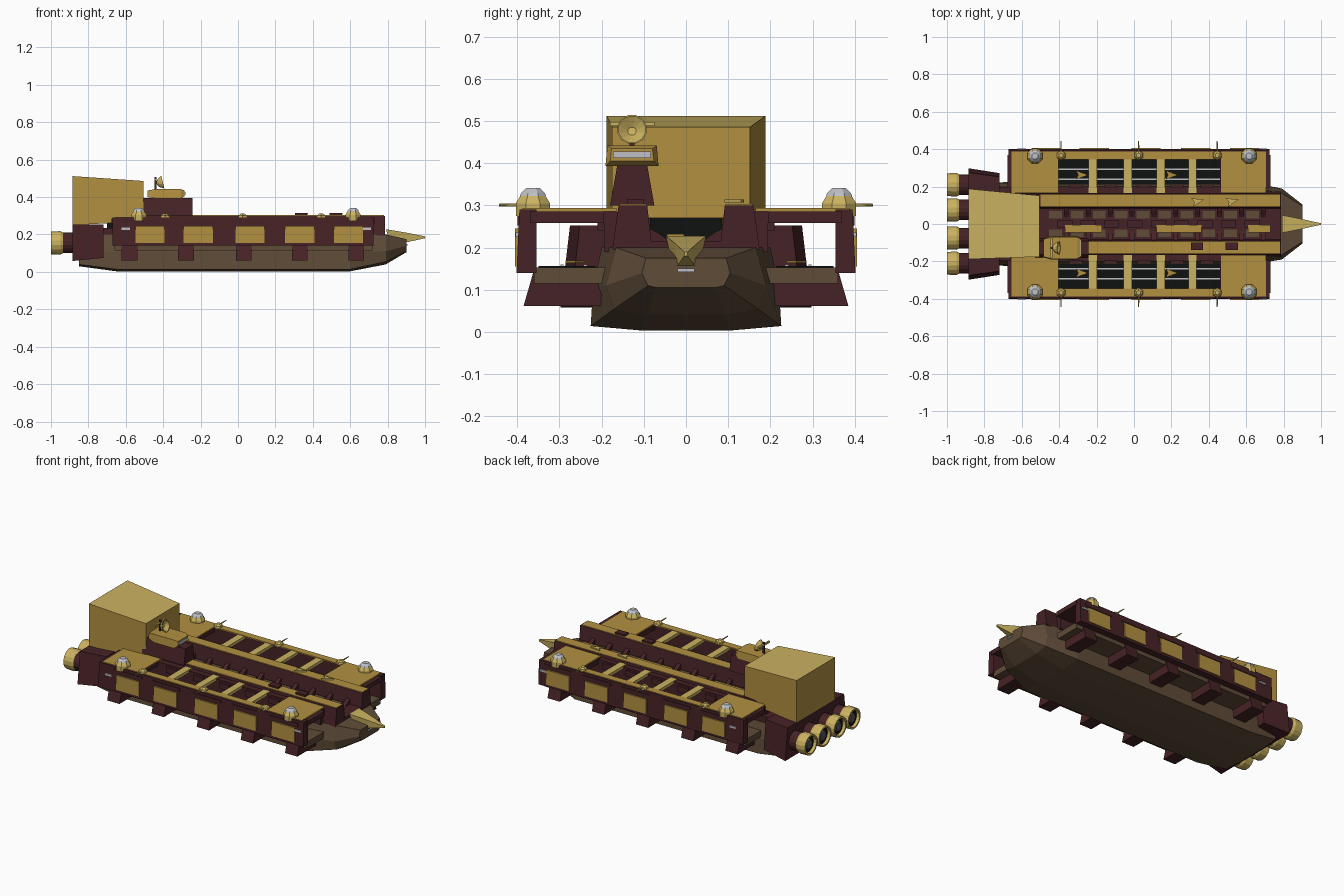
import bpy, bmesh, math
from mathutils import Matrix, Vector


def mat(name, c):
    m = bpy.data.materials.new(name)
    m.diffuse_color = (*c, 1)
    return m


MAROON = mat("dark maroon", (0.062, 0.016, 0.019))
GOLD = mat("deck gold", (0.45, 0.28, 0.053))
LIGHT = mat("light gold", (0.60, 0.45, 0.12))
BROWN = mat("hull brown", (0.115, 0.072, 0.040))
BLACK = mat("black", (0.005, 0.006, 0.006))
GREY = mat("pale grey", (0.52, 0.53, 0.56))
STEEL = mat("dark steel", (0.10, 0.10, 0.11))


def finish(name, bm, *mats):
    bmesh.ops.recalc_face_normals(bm, faces=bm.faces)
    me = bpy.data.meshes.new(name)
    bm.to_mesh(me)
    bm.free()
    for m in mats:
        me.materials.append(m)
    ob = bpy.data.objects.new(name, me)
    bpy.context.collection.objects.link(ob)
    return ob


def loft(name, rings, *mats):
    """Closed rings of points joined by quads, capped at both ends."""
    bm = bmesh.new()
    vs = [[bm.verts.new(p) for p in r] for r in rings]
    n = len(rings[0])
    for a, b in zip(vs, vs[1:]):
        for i in range(n):
            bm.faces.new((a[i], a[(i + 1) % n], b[(i + 1) % n], b[i]))
    bm.faces.new(vs[0])
    bm.faces.new(vs[-1])
    return finish(name, bm, *mats)


def box(name, x0, x1, y0, y1, z0, z1, m):
    return loft(name, [[(x0, y0, z), (x1, y0, z), (x1, y1, z), (x0, y1, z)] for z in (z0, z1)], m)


def prism(name, x0, x1, yz, m):
    """Profile in y and z pushed along x."""
    return loft(name, [[(x, y, z) for y, z in yz] for x in (x0, x1)], m)


def turned(name, prof, n, loc, m, axis=None):
    """Stack of (radius, height) rings round an axis."""
    rot = Vector((0, 0, 1)).rotation_difference(Vector(axis or (0, 0, 1))).to_matrix()
    rings = [[Vector(loc) + rot @ Vector((r * math.cos(t), r * math.sin(t), h))
              for t in [2 * math.pi * (i + .5) / n for i in range(n)]] for r, h in prof]
    return loft(name, rings, m)


def fighter(name, x, y, z, ang, m):
    """Small dart-shaped craft."""
    pts = [(0.035, 0), (-0.03, 0.024), (-0.018, 0), (-0.03, -0.024)]
    ob = loft(name, [[(a, b, h) for a, b in pts] for h in (0, 0.007)], m)
    ob.matrix_world = Matrix.Translation((x, y, z)) @ Matrix.Rotation(ang, 4, 'Z')


# Main hull: lofted sections, each half profile mirrored
sections = [
    (-0.85, [(0.10, 0.03), (0.215, 0.04), (0.215, 0.11), (0.19, 0.20)]),
    (-0.65, [(0.10, 0.003), (0.226, 0.014), (0.22, 0.11), (0.20, 0.20)]),
    (0.60, [(0.10, 0.003), (0.226, 0.014), (0.22, 0.11), (0.20, 0.20)]),
    (0.79, [(0.095, 0.04), (0.17, 0.055), (0.19, 0.11), (0.165, 0.20)]),
    (0.90, [(0.07, 0.105), (0.09, 0.11), (0.105, 0.14), (0.095, 0.175)]),
]
loft("hull", [[(x, y, z) for y, z in h] + [(x, -y, z) for y, z in reversed(h)]
              for x, h in sections], BROWN)
box("bow_light", 0.88, 0.906, -0.02, 0.02, 0.142, 0.15, GREY)

# Bow ram
loft("bow_ram", [[(0.79, -0.048, 0.228), (0.79, 0.048, 0.228), (0.81, 0.035, 0.17), (0.81, -0.035, 0.17)],
                 [(0.90, -0.026, 0.21), (0.90, 0.026, 0.21), (0.90, 0.02, 0.158), (0.90, -0.02, 0.158)],
                 [(1.0, -0.004, 0.19), (1.0, 0.004, 0.19), (1.0, 0.004, 0.18), (1.0, -0.004, 0.18)]], LIGHT)

# Central trench with its plates and machinery
box("trench_floor", -0.7, 0.785, -0.10, 0.10, 0.19, 0.215, MAROON)
for i in range(10):
    x = -0.42 + i * 0.117
    for s in (1, -1):
        box("trench_plate", x - 0.034, x + 0.034, s * 0.03, s * 0.07, 0.213, 0.222, BROWN)
        prism("trench_rib", x + 0.046, x + 0.071,
              [(s * 0.03, 0.21), (s * 0.095, 0.21), (s * 0.095, 0.25), (s * 0.07, 0.237)], MAROON)
for i in range(9):
    x = -0.37 + i * 0.125
    box("trench_spine", x - 0.04, x + 0.04, -0.02, 0.02, 0.213, 0.228, MAROON)
for x, w in ((-0.27, 0.10), (0.24, 0.12), (0.67, 0.06)):
    box("trench_pipe", x - w, x + w, -0.045, -0.005, 0.222, 0.232, GOLD)

for s in (1, -1):
    # Spine beams either side of the trench
    prism("spine_beam", -0.66, 0.785, [(s * 0.08, 0.195), (s * 0.175, 0.195), (s * 0.16, 0.30), (s * 0.092, 0.30)], MAROON)
    box("spine_beam_top", -0.5, 0.78, s * 0.094, s * 0.158, 0.299, 0.304, GOLD)
    # Inner pod wall
    box("pod_inner_wall", -0.65, 0.70, s * 0.16, s * 0.195, 0.19, 0.285, MAROON)
    # Pod floor and landing strip
    box("pod_floor", -0.66, 0.72, s * 0.19, s * 0.36, 0.115, 0.153, BROWN)
    box("landing_strip", -0.55, 0.62, s * 0.215, s * 0.35, 0.152, 0.157, BLACK)
    for y in (0.235, 0.29):
        box("strip_line", -0.55, 0.62, s * y, s * (y + 0.008), 0.156, 0.160, GREY)
    # Outer wall with panels and lamps
    prism("pod_outer_wall", -0.67, 0.725, [(s * 0.355, 0.14), (s * 0.402, 0.14), (s * 0.395, 0.29), (s * 0.355, 0.29)], MAROON)
    for x in (-0.47, -0.213, 0.065, 0.33, 0.59):
        box("wall_panel", x - 0.078, x + 0.078, s * 0.395, s * 0.406, 0.155, 0.245, GOLD)
        box("wall_seam", x - 0.095, x + 0.095, s * 0.39, s * 0.400, 0.252, 0.275, MAROON)
    for x in (-0.60, 0.69):
        box("wall_lamp", x - 0.022, x + 0.022, s * 0.395, s * 0.404, 0.225, 0.236, GREY)
    # Pod roof ends, rails and cross bars
    for x0, x1 in ((-0.66, -0.41), (0.46, 0.70)):
        box("roof_end", x0, x1, s * 0.165, s * 0.385, 0.258, 0.287, MAROON)
        box("roof_plate", x0 + 0.005, x1 + 0.005, s * 0.165, s * 0.388, 0.286, 0.294, GOLD)
    box("bow_lintel", 0.68, 0.73, s * 0.195, s * 0.37, 0.258, 0.286, MAROON)
    box("stern_lintel", -0.675, -0.65, s * 0.195, s * 0.37, 0.258, 0.286, MAROON)
    box("outer_rail", -0.41, 0.46, s * 0.345, s * 0.388, 0.286, 0.294, GOLD)
    for x in (-0.22, -0.033, 0.143, 0.313):
        box("cross_bar", x - 0.022, x + 0.022, s * 0.165, s * 0.355, 0.272, 0.291, LIGHT)
    for x in (-0.31, -0.125, 0.055, 0.23, 0.39):
        box("inner_block", x - 0.035, x + 0.035, s * 0.165, s * 0.21, 0.24, 0.275, MAROON)
    # Buttresses under the pod
    for x in (-0.58, -0.278, 0.03, 0.33, 0.632):
        prism("buttress", x - 0.042, x + 0.042,
              [(s * 0.19, 0.062), (s * 0.385, 0.062), (s * 0.362, 0.142), (s * 0.19, 0.142)], MAROON)
    # Domed turrets
    for x in (-0.53, 0.615):
        turned("turret_base", [(0.044, 0.275), (0.044, 0.305), (0.03, 0.326)], 8, (x, s * 0.363, 0), LIGHT)
        turned("turret_dome", [(0.034, 0.322), (0.030, 0.330), (0.018, 0.341)], 8, (x, s * 0.363, 0), GREY)
    # Side guns
    for x in (-0.39, 0.025, 0.445):
        turned("gun_mount", [(0.028, 0.288), (0.024, 0.302), (0.012, 0.311)], 6, (x, s * 0.367, 0), LIGHT)
        turned("gun_barrel", [(0.005, 0), (0.003, 0.075)], 6, (x, s * 0.368, 0.301), LIGHT, (0, s, 0))
    # Parked craft
    for x in (-0.28, 0.2):
        fighter("pod_craft", x, s * 0.262, 0.163, 0, GOLD)
    for x in (0.34, 0.525):
        if s > 0:
            fighter("deck_craft", x, 0.122, 0.307, 0.25, LIGHT)
        else:
            box("deck_shuttle", x - 0.035, x + 0.03, -0.14, -0.10, 0.304, 0.315, MAROON)

    # Engines
    for y in (0.075, 0.21):
        c = (-0.87, s * y, 0.155)
        turned("engine_neck", [(0.056, 0), (0.056, 0.07)], 16, c, MAROON, (-1, 0, 0))
        turned("engine_ring", [(0.057, 0.065), (0.064, 0.08), (0.062, 0.13), (0.052, 0.13), (0.045, 0.09)], 16, c, LIGHT, (-1, 0, 0))
        turned("engine_throat", [(0.05, 0.088), (0.05, 0.112)], 16, c, BLACK, (-1, 0, 0))
        turned("engine_core", [(0.034, 0.108), (0.026, 0.12)], 12, c, STEEL, (-1, 0, 0))

# Engine block: wider at the foot and the stern
loft("engine_block", [[(x, -b, z0), (x, b, z0), (x, t, 0.253), (x, -t, 0.253)]
                      for x, b, t, z0 in ((-0.885, 0.298, 0.275, 0.058), (-0.72, 0.272, 0.252, 0.075))], MAROON)
box("stern_core", -0.75, -0.56, -0.195, 0.195, 0.15, 0.235, MAROON)
box("hangar_mouth", -0.7, -0.51, -0.085, 0.085, 0.215, 0.275, BLACK)

# Stern tower: gold walls, paler roof
tower = loft("stern_tower", [[(-0.885, -0.188, z0), (-0.505, -0.175, z1), (-0.505, 0.152, z1), (-0.885, 0.188, z0)]
                             for z0, z1 in ((0.25, 0.27), (0.512, 0.486))], GOLD, LIGHT)
for f in tower.data.polygons:
    f.material_index = 1 if f.normal.z > 0.8 else 0

# Bridge with window, mast and dish
loft("bridge_base", [[(-0.53, y0, z), (-0.243, y0, z), (-0.243, y1, z), (-0.53, y1, z)]
                     for y0, y1, z in ((-0.18, -0.075, 0.30), (-0.163, -0.092, 0.395))], MAROON)
loft("bridge_head", [[(x, -0.128 - w, z0), (x, -0.128 + w, z0), (x, -0.128 + w * .93, z1), (x, -0.128 - w * .93, z1)]
                     for x, w, z0, z1 in ((-0.485, 0.05, 0.40, 0.435), (-0.44, 0.063, 0.393, 0.442),
                                          (-0.305, 0.063, 0.393, 0.442), (-0.285, 0.052, 0.405, 0.435))], GOLD)
box("bridge_window", -0.29, -0.281, -0.173, -0.083, 0.412, 0.428, GREY)
box("mast", -0.446, -0.436, -0.134, -0.122, 0.43, 0.508, MAROON)
box("mast_arm", -0.446, -0.436, -0.18, -0.075, 0.488, 0.498, LIGHT)
turned("dish", [(0.008, 0), (0.024, 0.012), (0.036, 0.034), (0.033, 0.034), (0.01, 0.016)], 12,
       (-0.435, -0.128, 0.472), LIGHT, (1, 0, 0.25))
